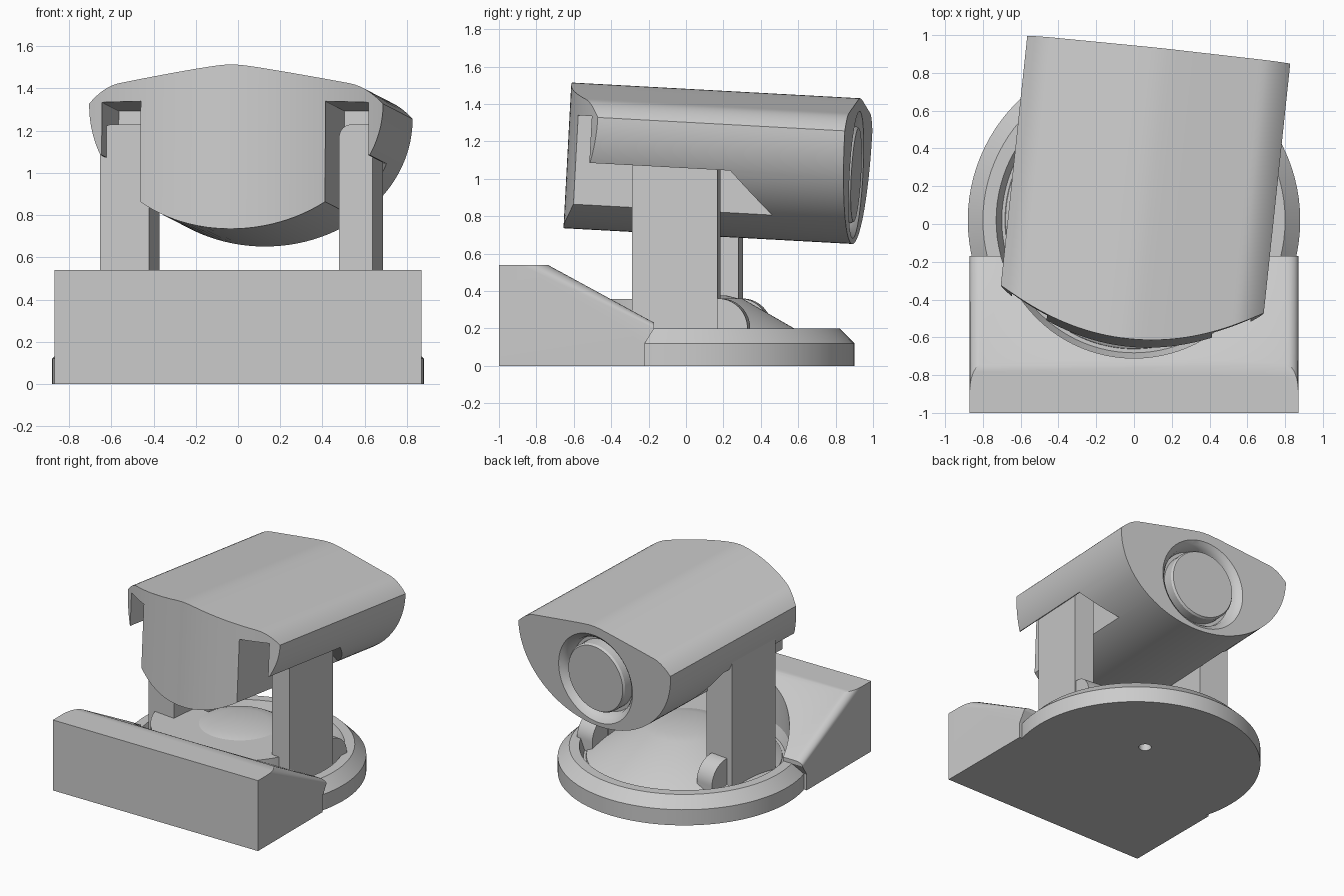
import bpy, bmesh, math
from mathutils import Matrix

cube = bpy.data.objects.get("Cube")
if cube:
    bpy.data.objects.remove(cube, do_unlink=True)

grey = bpy.data.materials.new("plain_grey")
grey.use_nodes = True
COLOUR = (0.6, 0.6, 0.6, 1)
grey.diffuse_color = COLOUR
grey.node_tree.nodes["Principled BSDF"].inputs["Base Color"].default_value = COLOUR

# Frames: the turntable is yawed, the housing is also pitched
YAW = Matrix.Rotation(math.radians(-6.05), 4, "Z")
HOUSING = YAW @ Matrix.Translation((0.033, 0, 0.70)) @ Matrix.Rotation(math.radians(-3.1), 4, "X")
BASE = Matrix.Translation((0, 0.02, 0))


def finish(name, bm, matrix):
    bmesh.ops.recalc_face_normals(bm, faces=bm.faces)
    mesh = bpy.data.meshes.new(name)
    bm.to_mesh(mesh)
    bm.free()
    mesh.transform(matrix)
    mesh.materials.append(grey)
    obj = bpy.data.objects.new(name, mesh)
    bpy.context.collection.objects.link(obj)
    return obj


def prism_bm(points, start, end, axis):
    """Extrude a 2D profile along x (points are y, z) or y (points are x, z)."""
    bm = bmesh.new()
    place = (lambda p, t: (t, *p)) if axis == "x" else (lambda p, t: (p[0], t, p[1]))
    face = bm.faces.new([bm.verts.new(place(p, start)) for p in points])
    new = bmesh.ops.extrude_face_region(bm, geom=[face])["geom"]
    shift = (end - start, 0, 0) if axis == "x" else (0, end - start, 0)
    bmesh.ops.translate(bm, vec=shift, verts=[g for g in new if isinstance(g, bmesh.types.BMVert)])
    return bm


def prism(name, points, start, end, axis, matrix):
    return finish(name, prism_bm(points, start, end, axis), matrix)


def lathe(name, points, matrix, steps=96):
    """Turn an (r, z) profile around z."""
    bm = bmesh.new()
    verts = [bm.verts.new((r, 0, z)) for r, z in points]
    edges = [bm.edges.new(pair) for pair in zip(verts, verts[1:])]
    bmesh.ops.spin(bm, geom=verts + edges, cent=(0, 0, 0), axis=(0, 0, 1),
                   angle=math.tau, steps=steps)
    bmesh.ops.remove_doubles(bm, verts=bm.verts, dist=1e-4)
    return finish(name, bm, matrix)


def activate(obj):
    bpy.ops.object.select_all(action="DESELECT")
    obj.select_set(True)
    bpy.context.view_layer.objects.active = obj


def cut(obj, cutter):
    activate(obj)
    mod = obj.modifiers.new("cut", "BOOLEAN")
    mod.operation, mod.solver, mod.object = "DIFFERENCE", "EXACT", cutter
    bpy.ops.object.modifier_apply(modifier=mod.name)
    bpy.data.objects.remove(cutter, do_unlink=True)


def smooth(obj, angle=30):
    activate(obj)
    bpy.ops.object.shade_smooth_by_angle(angle=math.radians(angle))


# Round base with a raised rim and a small hole underneath
base = lathe("round_base", [(0, 0), (0.88, 0), (0.88, 0.12), (0.80, 0.2), (0.73, 0.2),
                            (0.70, 0.12), (0, 0.12)], BASE)
cut(base, lathe("hole_cutter", [(0, -0.1), (0.045, -0.1), (0.045, 0.06), (0, 0.06)],
                Matrix.Translation((0.1, 0.24, 0)), 24))
smooth(base)

# Sloped front block, rounded along the slope, hollowed by the turntable circle
bm = prism_bm([(-1, 0), (-1, 0.54), (-0.74, 0.54), (-0.17, 0.23), (-0.17, 0.2),
               (-0.22, 0.12), (-0.22, 0)], -0.87, 0.87, "x")
bm.edges.ensure_lookup_table()
slope = [e for e in bm.edges
         if abs(e.verts[0].co.x - e.verts[1].co.x) < 0.01
         and min(v.co.z for v in e.verts) > 0.22
         and max(v.co.y for v in e.verts) > -0.2]
bmesh.ops.bevel(bm, geom=slope, offset=0.07, segments=6, profile=0.5, affect="EDGES")
block = finish("front_block", bm, Matrix())
cut(block, lathe("circle_cutter", [(0, 0.125), (0.73, 0.125), (0.73, 1), (0, 1)], BASE))
smooth(block)

# Turntable: cone at the back, flat half disc at the front, central cap
smooth(lathe("turntable_cone", [(0, 0.1), (0.69, 0.1), (0.68, 0.13), (0.28, 0.36), (0, 0.36)],
             BASE @ YAW))
arc = [math.pi * i / 32 for i in range(33)]
bm = bmesh.new()
face = bm.faces.new([bm.verts.new((-0.62 * math.cos(a), -0.62 * math.sin(a), 0.12)) for a in arc])
new = bmesh.ops.extrude_face_region(bm, geom=[face])["geom"]
bmesh.ops.translate(bm, vec=(0, 0, 0.238), verts=[g for g in new if isinstance(g, bmesh.types.BMVert)])
smooth(finish("turntable_front", bm, BASE @ YAW))
smooth(lathe("turntable_cap", [(0, 0.3), (0.26, 0.3), (0.26, 0.36), (0.2, 0.375), (0, 0.38)],
             BASE @ YAW))

# Support arms with one rounded top corner and a rounded foot behind each
for side, x0, x1 in (("left", 0.505, 0.665), ("right", -0.635, -0.40)):
    r = 0.06
    corner = [(x0 + r - r * math.cos(a), 1.23 - r + r * math.sin(a))
              for a in (math.pi / 2 * i / 8 for i in range(9))]
    smooth(prism(side + "_arm", [(x0, 0.12)] + corner + [(x1, 1.23), (x1, 0.12)],
                 -0.22, 0.24, "y", YAW))
    foot = [(0.24 + 0.16 * math.cos(a), 0.2 + 0.16 * math.sin(a)) for a in arc]
    mid = (x0 + x1) / 2
    smooth(prism(side + "_foot", [(0.40, 0.12)] + foot + [(0.08, 0.12)],
                 mid - 0.07, mid + 0.07, "x", YAW))

# Housing: columns between a bowl-shaped underside and a gently peaked roof
HALF, BACK, FRONT, BULGE = 0.70, 0.90, -0.43, 0.22


def underside(u):
    return 0.6 * (1 - math.sqrt(max(0, 1 - (u / HALF) ** 2)))


def roof(u):
    peak = math.sqrt(u * u + 0.0036) - 0.06
    return 0.78 - peak / 6 - 3 * max(0, abs(u) - 0.55) ** 2


bm = bmesh.new()
columns = []
COUNT = 56
for i in range(COUNT + 1):
    u = HALF * math.sin(math.pi * (i / COUNT - 0.5))
    front = FRONT - BULGE * (1 - (u / HALF) ** 2)
    columns.append([bm.verts.new(c) for c in ((u, front, underside(u)), (u, front, roof(u)),
                                              (u, BACK, roof(u)), (u, BACK, underside(u)))])
for a, b in zip(columns, columns[1:]):
    for k in range(4):
        bm.faces.new((a[k], a[(k + 1) % 4], b[(k + 1) % 4], b[k]))
bm.faces.new(columns[0])
bm.faces.new(columns[-1])
housing = finish("housing", bm, HOUSING)

# Side openings for the arms: open below, slotted up behind the side shells
for s in (-1, 1):
    cut(housing, prism("opening_cutter", [(-1, -0.1), (0.73, -0.1), (0.29, 0.36), (-1, 0.36)],
                       s * 0.44, s * 0.9, "x", HOUSING))
    cut(housing, prism("slot_cutter", [(-1, 0.32), (0.29, 0.32), (0.29, 0.61), (-1, 0.61)],
                       s * 0.44, s * 0.635, "x", HOUSING))

# Rear recess and the round plug inside it
REAR = HOUSING @ Matrix.Translation((0, BACK, 0.37)) @ Matrix.Rotation(-math.pi / 2, 4, "X")
cut(housing, lathe("recess_cutter", [(0, 0.05), (0.34, 0.05), (0.34, 0), (0.315, -0.02),
                                     (0.295, -0.05), (0.285, -0.1), (0, -0.1)], REAR, 64))
smooth(housing)
smooth(lathe("rear_plug", [(0, -0.12), (0.26, -0.12), (0.26, -0.015), (0.25, 0), (0, 0)], REAR, 64))
